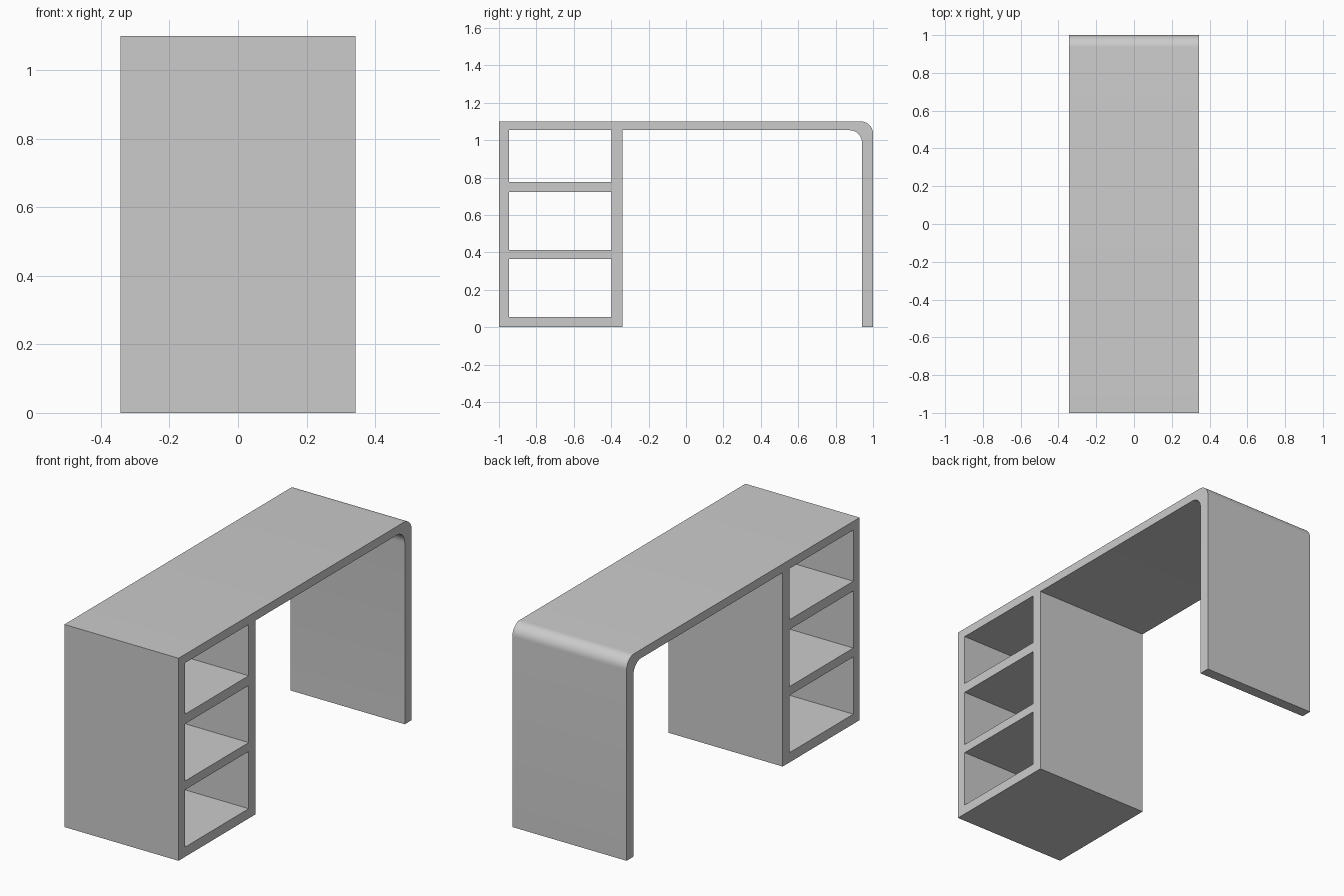
import bpy, bmesh
from math import sin, cos, radians

if "Cube" in bpy.data.objects:
    bpy.data.objects.remove(bpy.data.objects["Cube"])

HALF_DEPTH = 0.343
TOP, UNDER = 1.10, 1.053


def corner(cy, cz, r, start, end, steps=10):
    """Points of an arc in the side (y, z) plane."""
    angles = [radians(start + (end - start) * i / steps) for i in range(steps + 1)]
    return [(cy + r * cos(a), cz + r * sin(a)) for a in angles]


def rectangle(y0, y1, z0, z1):
    return [(y0, z0), (y1, z0), (y1, z1), (y0, z1)]


def extruded_profile(name, loops):
    """Fill side-view loops (inner loops become openings) and extrude along x."""
    curve = bpy.data.curves.new(name, 'CURVE')
    curve.dimensions = '2D'
    curve.fill_mode = 'BOTH'
    curve.extrude = HALF_DEPTH
    for loop in loops:
        spline = curve.splines.new('POLY')
        spline.points.add(len(loop) - 1)
        for point, (y, z) in zip(spline.points, loop):
            point.co = (y, z, 0, 1)
        spline.use_cyclic_u = True
    obj = bpy.data.objects.new(name, curve)
    obj.rotation_euler = (radians(90), 0, radians(90))
    bpy.context.collection.objects.link(obj)
    bpy.ops.object.select_all(action='DESELECT')
    obj.select_set(True)
    bpy.context.view_layer.objects.active = obj
    bpy.ops.object.convert(target='MESH')
    obj = bpy.context.object
    # Weld the caps to the sides
    bm = bmesh.new()
    bm.from_mesh(obj.data)
    bmesh.ops.remove_doubles(bm, verts=bm.verts, dist=1e-4)
    bmesh.ops.recalc_face_normals(bm, faces=bm.faces)
    bm.to_mesh(obj.data)
    bm.free()
    bpy.ops.object.transform_apply(location=False, rotation=True, scale=False)
    bpy.ops.object.shade_smooth_by_angle(angle=radians(30))
    return obj


# Desk outline: shelf cabinet, top, rounded bend and leg panel
outline = [(-1, 0), (-0.34, 0), (-0.34, UNDER)]
outline += corner(0.874, 0.986, 0.067, 90, 0)
outline += [(0.941, 0), (1, 0)]
outline += corner(0.935, 1.035, 0.065, 0, 90)
outline += [(-1, TOP)]

# Open compartments between the shelves
shelf_gaps = [(0.053, 0.364), (0.412, 0.722), (0.775, UNDER)]
openings = [rectangle(-0.946, -0.398, z0, z1) for z0, z1 in shelf_gaps]

extruded_profile("desk_with_shelves", [outline] + openings)
